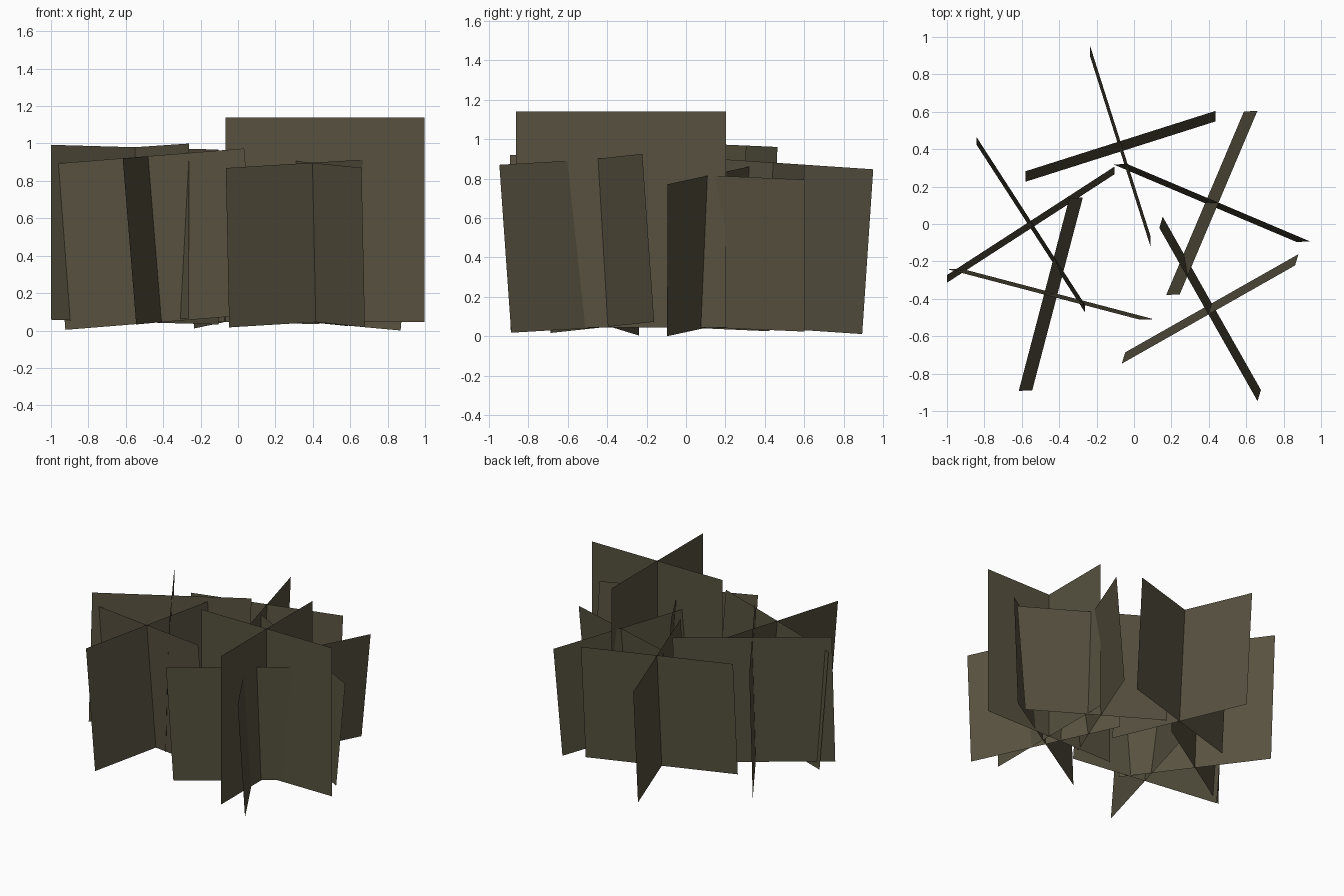
import bpy
from mathutils import Vector

if "Cube" in bpy.data.objects:
    bpy.data.objects.remove(bpy.data.objects["Cube"])

# One flat dark olive colour
mat = bpy.data.materials.new("dark_olive")
mat.diffuse_color = (0.095, 0.083, 0.050, 1.0)
mat.use_nodes = True
mat.node_tree.nodes["Principled BSDF"].inputs["Base Color"].default_value = mat.diffuse_color

CARD_WIDTH = 1.066
BASE_Z = 0.045


def crossed_cards(name, base, lean, height, heading):
    """Two single-sided cards crossing at right angles around a leaning axis."""
    up = Vector((lean[0], lean[1], height))
    centre = Vector((base[0], base[1], BASE_Z))
    verts, faces = [], []
    hx, hy = heading
    for dx, dy in ((hx, hy), (-hy, hx)):
        # keep each card square to its leaning axis
        side = Vector((dx, dy, -(dx * up.x + dy * up.y) / height))
        side = side.normalized() * CARD_WIDTH / 2
        n = len(verts)
        verts += [centre - side, centre + side,
                  centre + side + up, centre - side + up]
        faces.append((n, n + 1, n + 2, n + 3))
    mesh = bpy.data.meshes.new(name)
    mesh.from_pydata(verts, [], faces)
    mesh.materials.append(mat)
    obj = bpy.data.objects.new(name, mesh)
    bpy.context.collection.objects.link(obj)


# Six clumps: base centre, lean of the top, height, heading of the first card
clumps = [
    ("back_clump", (-0.073, 0.387), (0.0, 0.056), 0.836, (1.014, 0.322)),
    ("left_clump", (-0.552, -0.024), (0.0, 0.041), 0.935, (0.893, 0.578)),
    ("front_left_clump", (-0.409, -0.374), (-0.072, -0.003), 0.887, (1.029, -0.270)),
    ("right_clump", (0.380, 0.111), (0.072, 0.003), 0.771, (0.980, -0.415)),
    ("front_right_clump", (0.416, -0.424), (-0.018, -0.060), 0.852, (0.928, 0.526)),
    ("tall_clump", (0.465, -0.330), (0.0, 0.0), 1.095, (1.0, 0.0)),
]
for clump in clumps:
    crossed_cards(*clump)
